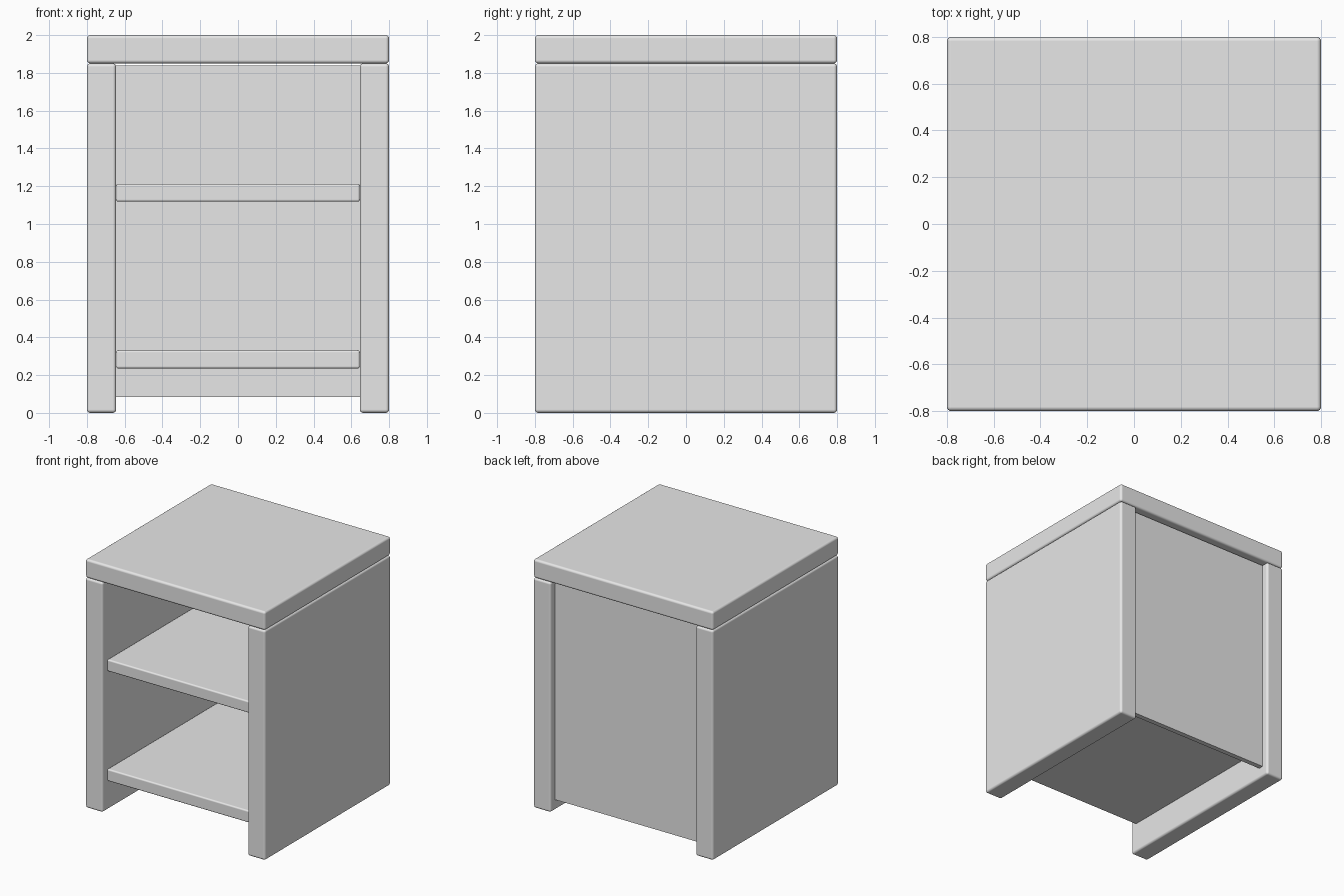
import bpy

if "Cube" in bpy.data.objects:
    bpy.data.objects.remove(bpy.data.objects["Cube"])

# Single neutral finish
finish = bpy.data.materials.new("light_grey")
finish.diffuse_color = (0.8, 0.8, 0.8, 1)
finish.use_nodes = True
finish.node_tree.nodes["Principled BSDF"].inputs["Base Color"].default_value = finish.diffuse_color


def board(name, x, y, z, bevel):
    """Box spanning the given (min, max) ranges, with rounded edges."""
    spans = (x, y, z)
    bpy.ops.mesh.primitive_cube_add(size=1, location=[sum(s) / 2 for s in spans])
    ob = bpy.context.object
    ob.name = name
    ob.scale = [s[1] - s[0] for s in spans]
    bpy.ops.object.transform_apply(location=False, rotation=False, scale=True)
    ob.data.materials.append(finish)
    if bevel:
        mod = ob.modifiers.new("rounded_edges", 'BEVEL')
        mod.width = bevel
        mod.segments = 4
        mod.harden_normals = True
        bpy.ops.object.shade_smooth_by_angle()
        bpy.ops.object.modifier_apply(modifier=mod.name)
    return ob


HALF = 0.8      # half width and depth
INNER = 0.645   # inner face of the side panels
INSET = 0.745   # front of shelves and back of rear panel
REAR = 0.705    # inner face of the rear panel

# Top slab
board("top", (-HALF, HALF), (-HALF, HALF), (1.85, 2.0), 0.018)

# Side panels
board("left_side", (-HALF, -INNER), (-HALF, HALF), (0, 1.85), 0.018)
board("right_side", (INNER, HALF), (-HALF, HALF), (0, 1.85), 0.018)

# Shelves
for name, z in (("lower_shelf", (0.235, 0.332)), ("middle_shelf", (1.118, 1.213))):
    board(name, (-INNER, INNER), (-INSET, REAR), z, 0.012)

# Thin rear panel
board("back_panel", (-INNER, INNER), (REAR, INSET), (0.085, 1.84), 0)
